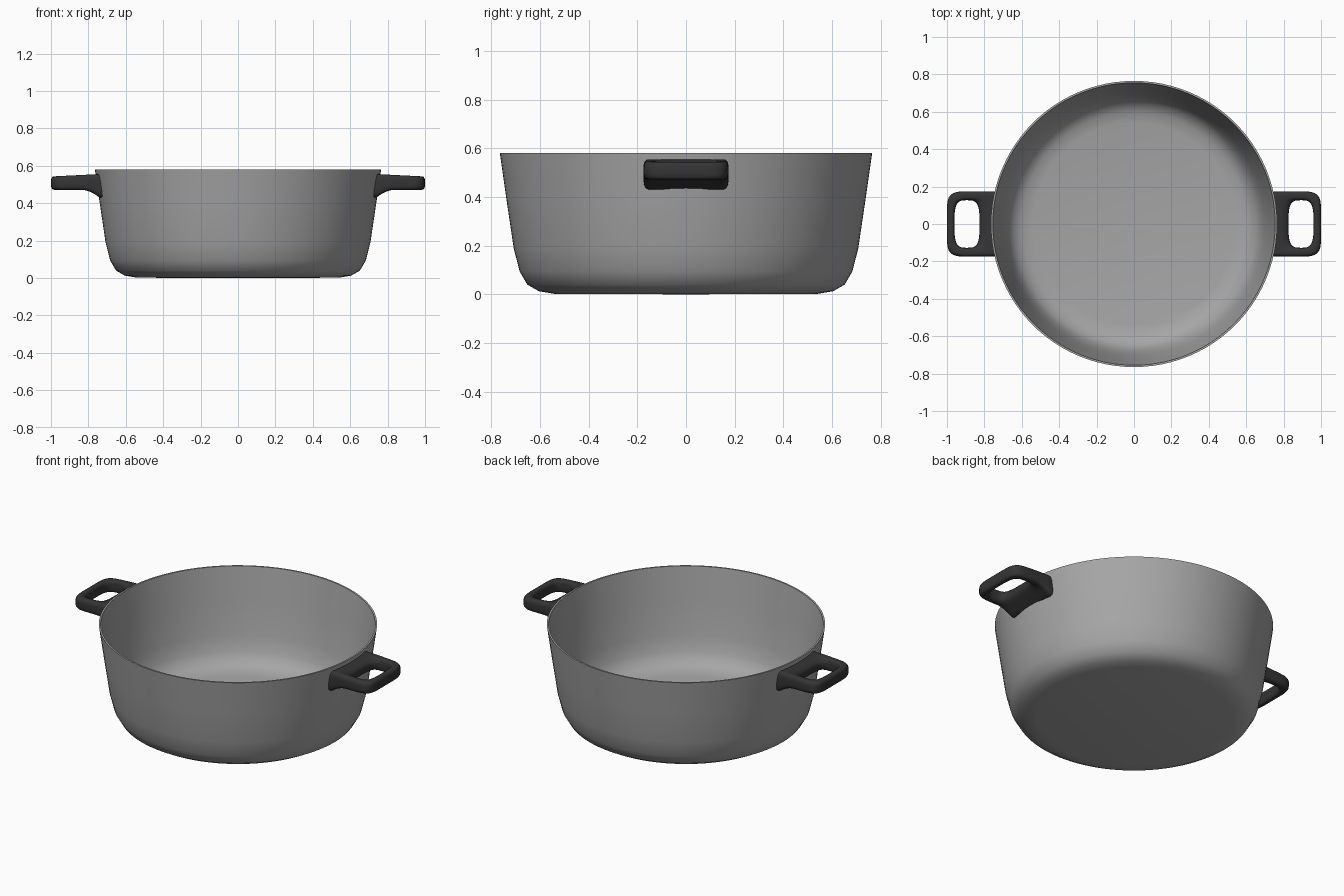
import bpy, bmesh, math

if "Cube" in bpy.data.objects:
    bpy.data.objects.remove(bpy.data.objects["Cube"])


def material(name, rgb):
    m = bpy.data.materials.new(name)
    m.diffuse_color = (*rgb, 1)
    m.use_nodes = True
    m.node_tree.nodes["Principled BSDF"].inputs["Base Color"].default_value = m.diffuse_color
    return m


def finish(name, bm, mat):
    bmesh.ops.recalc_face_normals(bm, faces=bm.faces[:])
    me = bpy.data.meshes.new(name)
    bm.to_mesh(me)
    bm.free()
    ob = bpy.data.objects.new(name, me)
    bpy.context.collection.objects.link(ob)
    if mat:
        me.materials.append(mat)
    return ob


def activate(ob):
    bpy.ops.object.select_all(action='DESELECT')
    ob.select_set(True)
    bpy.context.view_layer.objects.active = ob


def lathe(name, profile, mat, steps=96):
    bm = bmesh.new()
    vs = [bm.verts.new((r, 0, z)) for r, z in profile]
    es = [bm.edges.new(p) for p in zip(vs, vs[1:])]
    bmesh.ops.spin(bm, geom=vs + es, cent=(0, 0, 0), axis=(0, 0, 1),
                   angle=2 * math.pi, steps=steps)
    bmesh.ops.remove_doubles(bm, verts=bm.verts[:], dist=1e-4)
    return finish(name, bm, mat)


def squircle(t, n):
    c, s = math.cos(t), math.sin(t)
    k = (abs(c) ** n + abs(s) ** n) ** (-1 / n)
    return c * k, s * k


metal = material("pot_grey", (0.38, 0.38, 0.38))
black = material("handle_black", (0.035, 0.035, 0.035))

# Pot body: thin turned shell with rounded foot
outer = [(0, 0), (0.54, 0.002), (0.605, 0.013), (0.652, 0.04), (0.684, 0.095),
         (0.708, 0.19), (0.737, 0.385), (0.765, 0.58)]
inner = [(0.755, 0.58), (0.727, 0.385), (0.698, 0.19), (0.674, 0.1),
         (0.644, 0.049), (0.6, 0.024), (0.54, 0.013), (0, 0.012)]
pot = lathe("pot_body", outer + inner, metal)
activate(pot)
bpy.ops.object.shade_smooth_by_angle(angle=math.radians(36))

# Handle: rounded loop with a grip hole, flaring down toward the pot wall
N, K = 80, 28
bm = bmesh.new()
rings = []
for i in range(N):
    t = 2 * math.pi * i / N
    ox, oy = squircle(t, 6)
    hx, hy = squircle(t, 3.5)
    ox, oy = 0.82 + 0.18 * ox, 0.175 * oy
    hx, hy = 0.893 + 0.067 * hx, 0.127 * hy
    ring = []
    for k in range(K):
        u, w = squircle(2 * math.pi * k / K, 3.2)
        u = 0.5 + 0.5 * u
        x, y = hx + (ox - hx) * u, hy + (oy - hy) * u
        flare = min(max((0.84 - x) / 0.1, 0), 1) ** 2
        low = 0.472 - 0.042 * flare
        top = 0.555 - 0.012 * min(max((x - 0.76) / 0.24, 0), 1)
        ring.append(bm.verts.new((x, y, (top + low) / 2 + w * (top - low) / 2)))
    rings.append(ring)
for i in range(N):
    a, b = rings[i], rings[(i + 1) % N]
    for k in range(K):
        j = (k + 1) % K
        bm.faces.new((a[k], a[j], b[j], b[k]))
handle = finish("side_handles", bm, black)

# Trim the handle to the curved wall, then mirror it
cutter = lathe("handle_cutter", [(max(r - 0.005, 0), z) for r, z in outer] + [(0, 0.58)], None)
cutter.hide_render = True
cut = handle.modifiers.new("fit_to_wall", 'BOOLEAN')
cut.operation = 'DIFFERENCE'
cut.solver = 'EXACT'
cut.object = cutter
mir = handle.modifiers.new("other_side", 'MIRROR')
mir.use_clip = False
activate(handle)
bpy.ops.object.modifier_apply(modifier=cut.name)
bpy.ops.object.modifier_apply(modifier=mir.name)
bpy.data.objects.remove(cutter)
bpy.ops.object.shade_smooth_by_angle(angle=math.radians(40))
